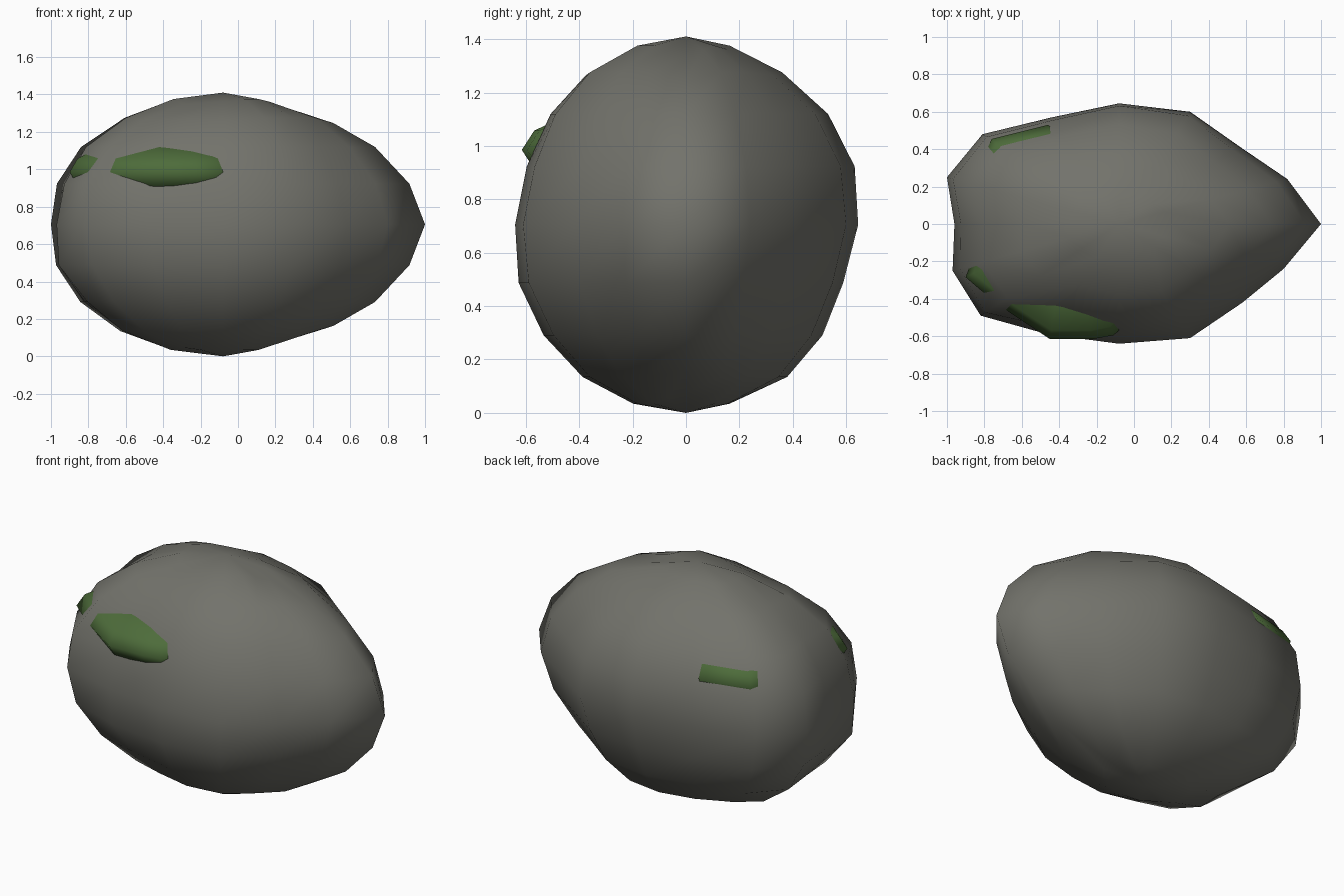
import bpy, bmesh, math

if "Cube" in bpy.data.objects:
    bpy.data.objects.remove(bpy.data.objects["Cube"])

def make_mesh(name, rings, bottom, top, colour):
    """Closed smooth skin through equal-length rings, capped by pole points."""
    bm = bmesh.new()
    rows = [[bm.verts.new(p) for p in ring] for ring in rings]
    lo, hi = bm.verts.new(bottom), bm.verts.new(top)
    n = len(rows[0])
    for i in range(n):
        j = (i + 1) % n
        bm.faces.new((lo, rows[0][j], rows[0][i]))
        bm.faces.new((hi, rows[-1][i], rows[-1][j]))
        for a, b in zip(rows, rows[1:]):
            bm.faces.new((a[i], a[j], b[j], b[i]))
    bmesh.ops.recalc_face_normals(bm, faces=bm.faces)
    for f in bm.faces:
        f.smooth = True
    me = bpy.data.meshes.new(name)
    bm.to_mesh(me)
    bm.free()
    ob = bpy.data.objects.new(name, me)
    bpy.context.collection.objects.link(ob)
    mat = bpy.data.materials.new(name + "_colour")
    mat.diffuse_color = (*colour, 1)
    mat.use_nodes = True
    mat.node_tree.nodes["Principled BSDF"].inputs["Base Color"].default_value = mat.diffuse_color
    me.materials.append(mat)
    return ob

# Boulder: 16 columns, 10 bands, with an irregular equator outline
CX, H = -0.08, 0.705
equator = [(1, 0), (.82, .24), (.57, .41), (.30, .60), (-.08, .645), (-.44, .57),
           (-.81, .48), (-1, .25), (-.96, 0), (-.97, -.25), (-.82, -.49),
           (-.46, -.59), (-.08, -.64), (.30, -.61), (.58, -.42), (.80, -.24)]
# Width factors per band (bottom to top) toward +x, +y, -x, -y
bulge = [(.87, .93, .93, .97, 1, .97, .93, .93, .87),
         (.82, 1.0, .98, .96, 1, 1.03, 1.02, .95, .82),
         (1.02, 1.02, 1.04, 1.04, 1, 1.01, 1.02, .98, .95),
         (1.0, 1.03, 1.03, 1.03, 1, .98, 1.01, 1.03, 1.0)]
# Shallow dents: (column, band) -> width factor, height factor
dents = {(0, 8): (1, .94), (0, 7): (1, .95), (1, 8): (1, .98), (15, 8): (1, .98),
         (0, 0): (1, .94), (0, 1): (1, .95), (1, 0): (1, .97), (15, 0): (1, .97),
         (10, 8): (.96, .96), (10, 7): (.96, .98), (10, 6): (.98, 1), (10, 5): (1.02, 1),
         (11, 8): (.96, .97), (11, 7): (.93, .98), (11, 6): (.92, 1),
         (12, 8): (1, .98), (12, 7): (.97, .98), (12, 6): (.97, 1),
         (10, 0): (.95, .98), (10, 1): (.94, 1), (10, 2): (.94, 1), (10, 3): (.96, 1),
         (11, 1): (.95, 1), (11, 2): (.95, 1), (9, 2): (.97, 1),
         (6, 0): (.95, .98), (6, 1): (.96, .98), (3, 7): (.98, .98), (3, 8): (1, .98)}
rings = []
for k in range(9):
    t = math.pi * (k + 1) / 10
    ring = []
    for i, (x, y) in enumerate(equator):
        q, f = divmod(i, 4)
        f /= 4
        wide, tall = dents.get((i, k), (1, 1))
        s = bulge[q][k] * (1 - f) + bulge[(q + 1) % 4][k] * f
        r = math.sin(t) * s * wide
        ring.append((CX + (x - CX) * r, y * r, H - H * math.cos(t) * tall))
    rings.append(ring)
make_mesh("boulder", rings, (CX, 0, 0), (CX, 0, 2 * H), (.17, .17, .148))

# Moss: flattened blob inside the boulder, breaking through the surface
outline = [(.0, -.50), (-.11, -.595), (-.22, -.615), (-.45, -.615), (-.73, -.43),
           (-.90, -.285), (-.80, 0), (-.815, .34), (-.76, .455), (-.46, .53),
           (-.40, .47), (.2, .3), (.25, -.2)]
MX, MZ, MH = -.35, .985, .19
rings = []
for k in range(1, 8):
    t = math.pi * k / 8
    r = math.sin(t)
    rings.append([(MX + (x - MX) * r, y * r, MZ - MH * math.cos(t)) for x, y in outline])
make_mesh("moss_patch", rings, (MX, 0, MZ - MH), (MX, 0, MZ + MH), (.075, .15, .043))
